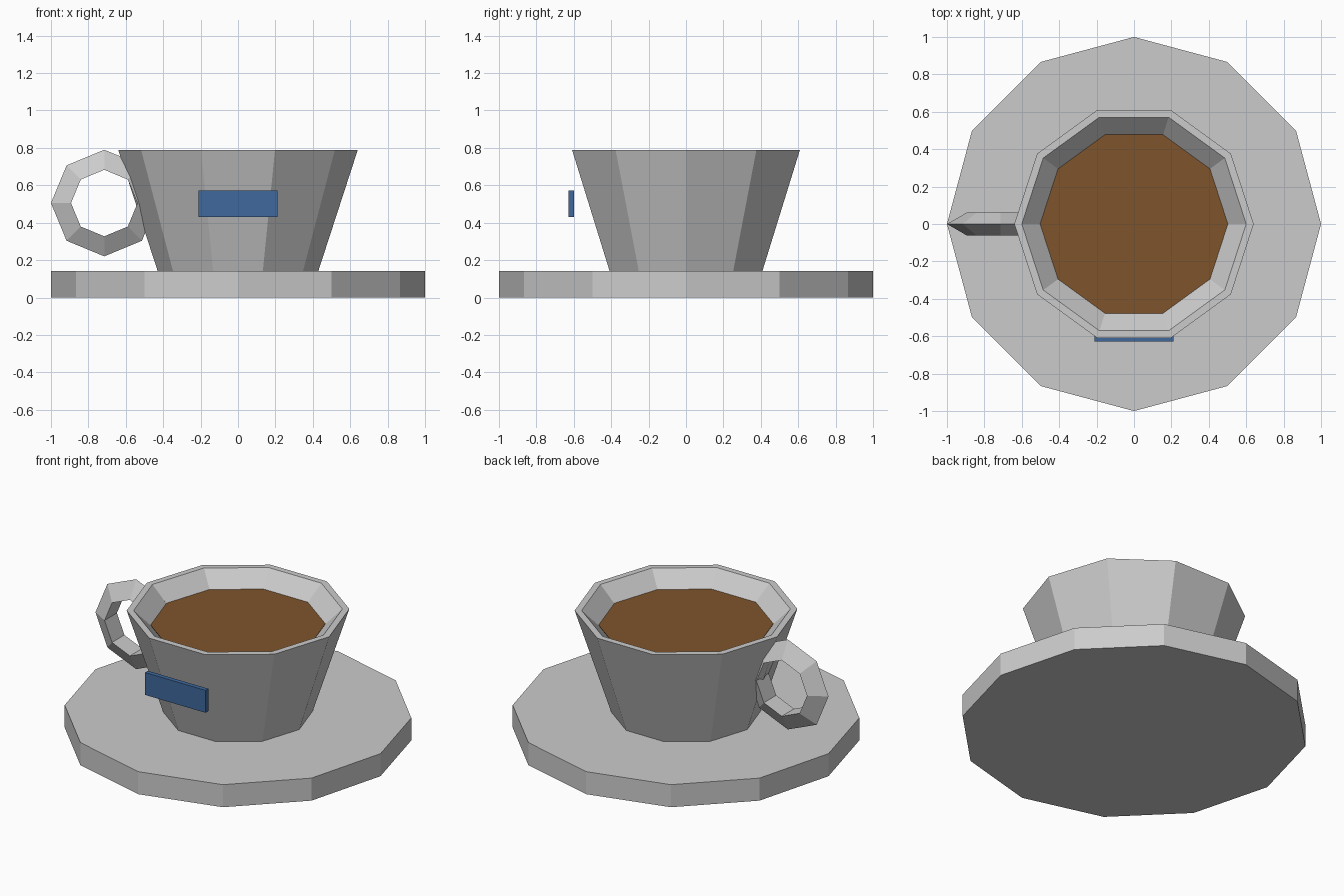
import bpy, bmesh
from math import cos, sin, pi

if "Cube" in bpy.data.objects:
    bpy.data.objects.remove(bpy.data.objects["Cube"])


def add_mesh(name, bm, color=None):
    bmesh.ops.recalc_face_normals(bm, faces=bm.faces)
    me = bpy.data.meshes.new(name)
    bm.to_mesh(me)
    bm.free()
    ob = bpy.data.objects.new(name, me)
    bpy.context.collection.objects.link(ob)
    if color:
        mat = bpy.data.materials.new(name + "_material")
        mat.diffuse_color = (*color, 1)
        mat.use_nodes = True
        mat.node_tree.nodes["Principled BSDF"].inputs["Base Color"].default_value = mat.diffuse_color
        me.materials.append(mat)
    return ob


def lathe(name, profile, sides, color=None):
    """Stack of polygon rings (radius, z), capped at both ends."""
    bm = bmesh.new()
    rings = [[bm.verts.new((r * cos(2 * pi * i / sides), r * sin(2 * pi * i / sides), z))
              for i in range(sides)] for r, z in profile]
    for a, b in zip(rings, rings[1:]):
        for i in range(sides):
            j = (i + 1) % sides
            bm.faces.new((a[i], a[j], b[j], b[i]))
    bm.faces.new(rings[0])
    bm.faces.new(rings[-1])
    return add_mesh(name, bm, color)


# Saucer and hollow cup with a thin rim and sloped inner lip
lathe("saucer", [(1.0, 0), (1.0, 0.143)], 12)
lathe("cup", [(0.43, 0.143), (0.64, 0.788), (0.60, 0.788), (0.50, 0.69), (0.38, 0.2)], 10)

# Coffee filling the cup up to the lip
lathe("coffee", [(0.49, 0.66), (0.502, 0.695)], 10, (0.21, 0.09, 0.025))

# Handle: eight-sided ring with a triangular section, pointed edge outwards
bm = bmesh.new()
major, minor, segs = 0.2135, 0.0715, 8
rings = []
for i in range(segs):
    a = 2 * pi * i / segs
    ring = []
    for k in range(3):
        t = 2 * pi * k / 3
        r = major + minor * cos(t)
        ring.append(bm.verts.new((-0.715 + r * cos(a), minor * sin(t), 0.505 + r * sin(a))))
    rings.append(ring)
for i in range(segs):
    p, q = rings[i], rings[(i + 1) % segs]
    for k in range(3):
        m = (k + 1) % 3
        bm.faces.new((p[k], q[k], q[m], p[m]))
add_mesh("handle", bm)

# Blue plaque on the front
bm = bmesh.new()
bmesh.ops.create_cube(bm, size=1)
bmesh.ops.scale(bm, vec=(0.425, 0.028, 0.142), verts=bm.verts)
bmesh.ops.translate(bm, vec=(0, -0.614, 0.502), verts=bm.verts)
add_mesh("front_plaque", bm, (0.05, 0.14, 0.34))
